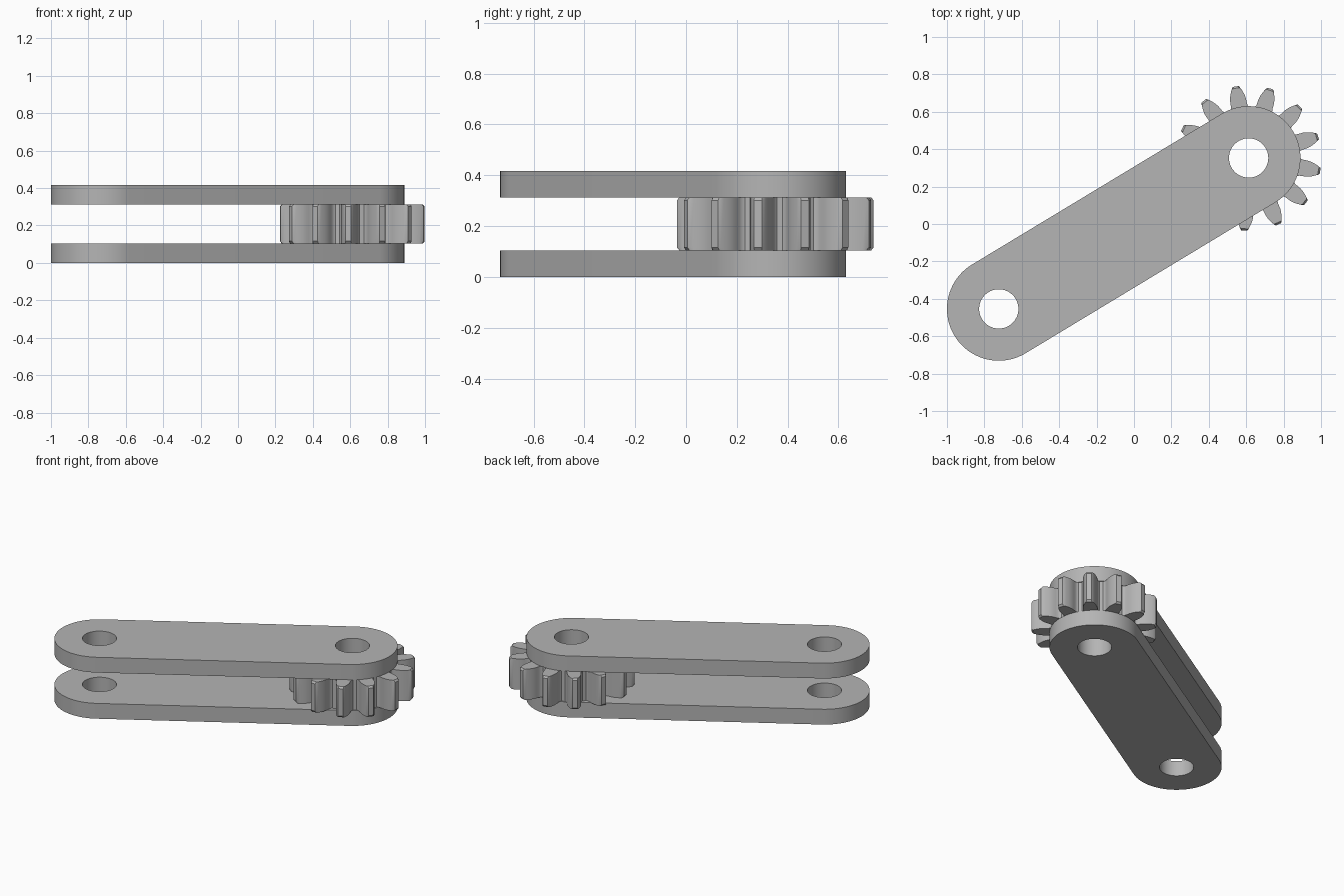
import bpy, bmesh, math
from math import cos, sin, pi, tau

cube = bpy.data.objects.get("Cube")
if cube:
    bpy.data.objects.remove(cube, do_unlink=True)

# One plain grey for everything
grey = bpy.data.materials.new("plain_grey")
grey.use_nodes = True
colour = (0.46, 0.46, 0.46, 1)
grey.diffuse_color = colour
grey.node_tree.nodes["Principled BSDF"].inputs["Base Color"].default_value = colour

FAR = (-0.723, -0.454)     # free end of the arms
HUB = (0.613, 0.353)       # end that carries the gear
END_R, HOLE_R = 0.277, 0.105
PLATE = 0.104              # arm thickness
TOP = 0.417
TEETH = 13
HEADING = math.atan2(HUB[1] - FAR[1], HUB[0] - FAR[0])


def arc(centre, r, start, sweep, n):
    return [(centre[0] + r * cos(start + sweep * i / n),
             centre[1] + r * sin(start + sweep * i / n)) for i in range(n + 1)]


def circle(centre, r, n=64):
    return arc(centre, r, 0, tau, n)[:-1]


def solid(name, layers):
    """Stack layers of (z, loops) into a closed body; caps keep their holes open."""
    bm = bmesh.new()
    rings = []
    for z, loops in layers:
        rings.append([[bm.verts.new((x, y, z)) for x, y in loop] for loop in loops])
    for low, high in zip(rings, rings[1:]):
        for a, b in zip(low, high):
            for i in range(len(a)):
                j = (i + 1) % len(a)
                bm.faces.new((a[i], a[j], b[j], b[i]))
    for cap in (rings[0], rings[-1]):
        edges = [bm.edges.get((loop[i - 1], loop[i]))
                 for loop in cap for i in range(len(loop))]
        bmesh.ops.triangle_fill(bm, edges=edges, use_beauty=True)
    bmesh.ops.recalc_face_normals(bm, faces=bm.faces)
    mesh = bpy.data.meshes.new(name)
    bm.to_mesh(mesh)
    bm.free()
    mesh.materials.append(grey)
    obj = bpy.data.objects.new(name, mesh)
    bpy.context.collection.objects.link(obj)
    bpy.ops.object.select_all(action='DESELECT')
    obj.select_set(True)
    bpy.context.view_layer.objects.active = obj
    bpy.ops.object.shade_smooth_by_angle(angle=math.radians(30))
    return obj


# Two round-ended arms with a hole at each end
outline = (arc(HUB, END_R, HEADING - pi / 2, pi, 40)
           + arc(FAR, END_R, HEADING + pi / 2, pi, 40))
arm_loops = [outline, circle(HUB, HOLE_R), circle(FAR, HOLE_R)]
for name, z in (("lower_arm", 0), ("upper_arm", TOP - PLATE)):
    solid(name, [(z, arm_loops), (z + PLATE, arm_loops)])

# Tooth flank as (radius, tooth half width), root to tip
FLANK = [(0.270, 0.054), (0.277, 0.047), (0.290, 0.044), (0.305, 0.0435),
         (0.320, 0.043), (0.336, 0.040), (0.352, 0.035), (0.368, 0.028),
         (0.380, 0.022), (0.389, 0.016)]


def gear_outline(max_r):
    points = []
    for t in range(TEETH):
        mid = HEADING + tau * (t + 0.5) / TEETH
        sides = ([(r, -w) for r, w in FLANK]
                 + [(r, w) for r, w in reversed(FLANK)])
        for r, w in sides:
            a = mid + w / r
            # tip corners are eased where the radius is capped
            r = min(r, max_r + (r - max_r) * 0.1)
            points.append((HUB[0] + r * cos(a), HUB[1] + r * sin(a)))
    return points


# Spur gear held between the arms, tooth tips chamfered top and bottom
hole = circle(HUB, HOLE_R)
full, eased = gear_outline(0.389), gear_outline(0.378)
low, high, chamfer = PLATE, TOP - PLATE, 0.012
solid("spur_gear", [(low, [eased, hole]), (low + chamfer, [full, hole]),
                    (high - chamfer, [full, hole]), (high, [eased, hole])])
